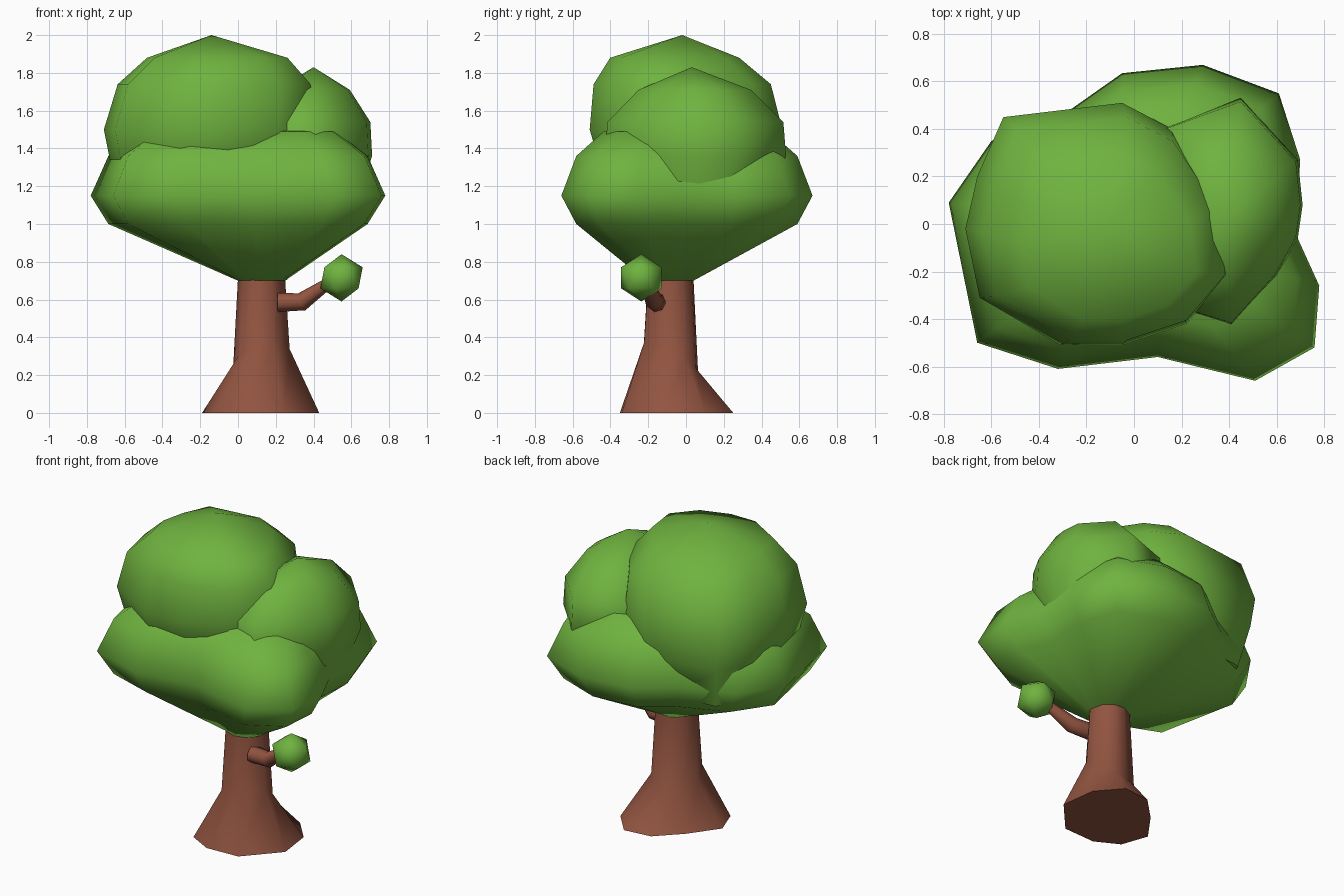
import bpy, bmesh, math
from mathutils import Vector

if "Cube" in bpy.data.objects:
    bpy.data.objects.remove(bpy.data.objects["Cube"])


def material(name, rgb):
    m = bpy.data.materials.new(name)
    m.diffuse_color = (*rgb, 1)
    m.use_nodes = True
    m.node_tree.nodes["Principled BSDF"].inputs["Base Color"].default_value = m.diffuse_color
    return m


GREEN = material("leaf green", (0.16, 0.45, 0.05))
BROWN = material("bark brown", (0.29, 0.09, 0.052))


def finish(name, bm, mat):
    bmesh.ops.recalc_face_normals(bm, faces=bm.faces)
    for f in bm.faces:
        f.smooth = True
    me = bpy.data.meshes.new(name)
    bm.to_mesh(me)
    bm.free()
    me.materials.append(mat)
    ob = bpy.data.objects.new(name, me)
    bpy.context.collection.objects.link(ob)
    bpy.context.view_layer.objects.active = ob
    ob.select_set(True)
    bpy.ops.object.shade_smooth_by_angle(angle=math.radians(65))
    ob.select_set(False)


def loft(name, rings, mat, apex=None):
    """Skin a stack of rings, closed below, with a flat or pointed top."""
    bm = bmesh.new()
    vs = [[bm.verts.new(p) for p in r] for r in rings]
    n = len(vs[0])
    for a, b in zip(vs, vs[1:]):
        for i in range(n):
            j = (i + 1) % n
            bm.faces.new((a[i], a[j], b[j], b[i]))
    bm.faces.new(vs[0][::-1])
    if apex:
        t = bm.verts.new(apex)
        for i in range(n):
            bm.faces.new((vs[-1][i], vs[-1][(i + 1) % n], t))
    else:
        bm.faces.new(vs[-1])
    finish(name, bm, mat)


def scaled(outline, c, z, s, dx=0, dy=0):
    return [(c[0] + dx + (x - c[0]) * s, c[1] + dy + (y - c[1]) * s, z) for x, y in outline]


def round_ring(outline, c, r, zf):
    """Circle whose points lie in the same directions as the outline points."""
    out = []
    for x, y in outline:
        d = Vector((x - c[0], y - c[1])).normalized() * r
        out.append((c[0] + d.x, c[1] + d.y, zf(d.x, d.y)))
    return out


# trunk with flared, uneven roots
TC = (0.125, -0.085)
roots = [(0.43, -0.13), (0.40, 0.10), (0.27, 0.25), (0.09, 0.23), (-0.06, 0.08),
         (-0.19, -0.10), (-0.13, -0.27), (0.02, -0.35), (0.24, -0.34)]
loft("trunk", [[(x, y, 0) for x, y in roots],
               round_ring(roots, TC, 0.15, lambda x, y: 0.29 + 0.25 * x - 0.5 * y),
               round_ring(roots, TC, 0.125, lambda x, y: 0.72)], BROWN)

# side branch: bent tapering tube
path = [((0.21, -0.155, 0.585), (1, 0, 0), 0.052),
        ((0.34, -0.165, 0.588), (0.9, -0.2, 0.4), 0.05),
        ((0.50, -0.215, 0.70), (0.8, -0.3, 0.5), 0.028)]
tube = []
for p, d, r in path:
    q = Vector(d).to_track_quat('Z', 'Y')
    tube.append([Vector(p) + q @ Vector((r * math.cos(a), r * math.sin(a), 0))
                 for a in (k * math.tau / 7 for k in range(7))])
loft("branch", tube, BROWN)

# small leaf tuft on the branch
bm = bmesh.new()
bmesh.ops.create_icosphere(bm, subdivisions=1, radius=0.125)
bmesh.ops.translate(bm, verts=bm.verts, vec=(0.548, -0.237, 0.715))
finish("leaf_tuft", bm, GREEN)

# broad lower canopy, funnelling down to the trunk
low = [(0.68, -0.04), (0.70, 0.27), (0.61, 0.55), (0.29, 0.67), (-0.05, 0.635),
       (-0.27, 0.48), (-0.60, 0.35), (-0.78, 0.09), (-0.66, -0.50), (-0.32, -0.61),
       (0.10, -0.56), (0.51, -0.66), (0.76, -0.52), (0.78, -0.26)]
loft("lower_canopy", [round_ring(low, TC, 0.128, lambda x, y: 0.7),
                      scaled(low, (0, 0), 1.0, 0.88),
                      scaled(low, (0, 0), 1.15, 1.0),
                      scaled(low, (0, 0), 1.36, 0.88),
                      scaled(low, (0, 0), 1.49, 0.66)], GREEN, (0, 0, 1.52))

# tall left canopy
LC = (-0.17, 0.0)
left = [(0.40, -0.21), (0.36, 0.10), (0.16, 0.40), (-0.05, 0.51), (-0.55, 0.45), (-0.66, 0.2),
        (-0.71, -0.02), (-0.65, -0.31), (-0.31, -0.51), (-0.05, -0.51), (0.22, -0.42)]
loft("left_canopy", [scaled(left, LC, 1.05, 0.6, -0.08, 0.11),
                     scaled(left, LC, 1.31, 0.93, 0, 0.02),
                     scaled(left, LC, 1.50, 1.0),
                     scaled(left, LC, 1.74, 0.92, 0.03, -0.02),
                     scaled(left, LC, 1.88, 0.67, 0.05, -0.06)], GREEN, (-0.14, -0.02, 2.0))

# right canopy
RC = (0.40, 0.04)
right = [(0.71, 0.08), (0.69, 0.27), (0.45, 0.53), (0.12, 0.41), (0.08, 0.0),
         (0.15, -0.35), (0.41, -0.43), (0.60, -0.22), (0.69, -0.06)]
loft("right_canopy", [scaled(right, RC, 1.12, 0.75),
                      scaled(right, RC, 1.36, 1.0),
                      scaled(right, RC, 1.54, 0.97),
                      scaled(right, RC, 1.71, 0.62)], GREEN, (0.40, 0.03, 1.83))
